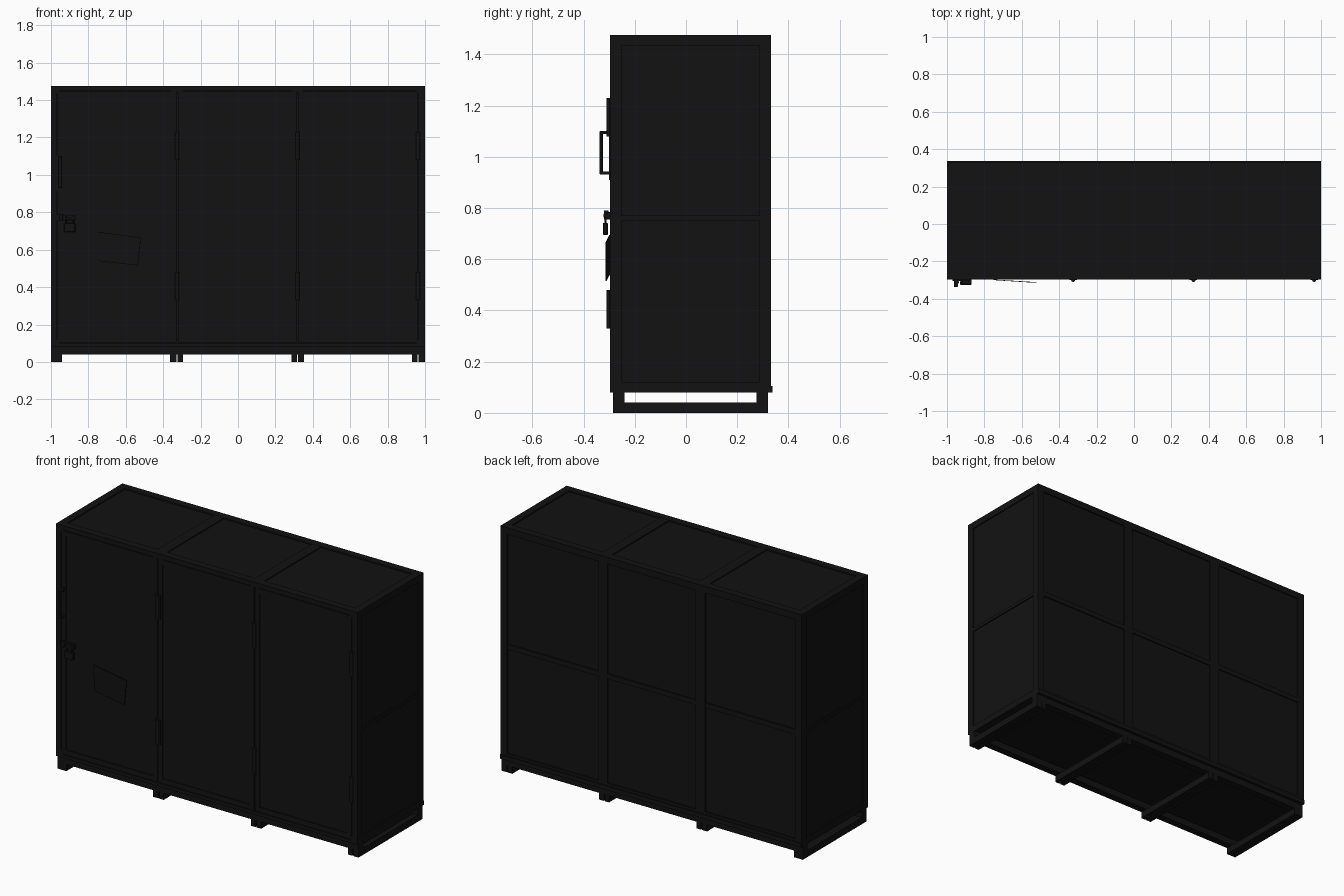
import bpy, bmesh, math
from mathutils import Vector

if "Cube" in bpy.data.objects:
    bpy.data.objects.remove(bpy.data.objects["Cube"])

black = bpy.data.materials.new("dark_paint")
black.diffuse_color = (0.006, 0.006, 0.006, 1)
black.use_nodes = True
black.node_tree.nodes["Principled BSDF"].inputs["Base Color"].default_value = black.diffuse_color


def finish(name, bm):
    me = bpy.data.meshes.new(name)
    bmesh.ops.recalc_face_normals(bm, faces=bm.faces[:])
    bm.to_mesh(me)
    bm.free()
    ob = bpy.data.objects.new(name, me)
    bpy.context.collection.objects.link(ob)
    me.materials.append(black)
    return ob


def box(name, x0, x1, y0, y1, z0, z1, bevel=0):
    bm = bmesh.new()
    bmesh.ops.create_cube(bm, size=1)
    for v in bm.verts:
        v.co = Vector(((x0 + x1) / 2 + v.co.x * (x1 - x0),
                       (y0 + y1) / 2 + v.co.y * (y1 - y0),
                       (z0 + z1) / 2 + v.co.z * (z1 - z0)))
    ob = finish(name, bm)
    if bevel:
        m = ob.modifiers.new("bevel", 'BEVEL')
        m.width = bevel
        m.segments = 1
    return ob


def rod(name, x, y, z0, z1, r, n=12):
    bm = bmesh.new()
    bmesh.ops.create_cone(bm, cap_ends=True, segments=n, radius1=r, radius2=r, depth=z1 - z0)
    bmesh.ops.translate(bm, verts=bm.verts[:], vec=(x, y, (z0 + z1) / 2))
    ob = finish(name, bm)
    for p in ob.data.polygons:
        p.use_smooth = len(p.vertices) == 4
    return ob


F, B, BOT, TOP = -0.297, 0.332, 0.08, 1.475   # cabinet shell limits
GAPS = (-0.325, 0.318, 0.963)                 # hinge gaps right of each door
BAYS = ((-0.94, -0.36), (-0.295, 0.29), (0.35, 0.935))
W, IN = 0.045, 0.008                          # frame width, panel recess

# Corner posts and the posts between bays
for x in (-1, 1 - W):
    for y0, y1 in ((F + 0.02, F + W), (B - W, B)):
        box("corner_post", x, x + W, y0, y1, BOT, TOP)
box("left_front_jamb", -1, -0.968, F, F + 0.03, BOT, TOP)
box("right_front_jamb", 0.966, 1, F, F + 0.03, BOT, TOP)
for x0, x1 in ((-0.36, -0.295), (0.29, 0.35)):
    box("back_post", x0, x1, B - 0.03, B, BOT, TOP)
    box("roof_rib", x0, x1, F, B, TOP - 0.03, TOP - 0.001)

# Perimeter rails
for z0, z1 in ((BOT, BOT + 0.04), (TOP - 0.04, TOP)):
    for x in (-1, 1 - W):
        box("side_rail", x, x + W, F, B, z0, z1)
    box("back_rail", -1, 1, B - W, B, z0, z1)
box("front_top_rail", -1, 1, F, F + W, TOP - 0.027, TOP)
box("front_bottom_rail", -1, 1, F, F + W, BOT, BOT + 0.02)
box("back_sill", -1, 1, B - 0.01, 0.338, BOT, 0.105)

# Middle rails of the back and sides
box("back_middle_rail", -1, 1, B - 0.03, B - 0.001, 0.745, 0.775)
for x in (-0.999, 0.969):
    box("side_middle_rail", x, x + 0.03, F + 0.03, B - 0.03, 0.75, 0.77)

# Recessed sheet panels
for s in (-1, 1):
    a, b = sorted((s * (1 - IN), s * (1 - IN - 0.01)))
    box("side_panel", a, b, F + 0.02, B - 0.02, BOT + 0.02, TOP - 0.02)
box("back_panel", -0.98, 0.98, B - IN - 0.01, B - IN, BOT + 0.02, TOP - 0.02)
box("roof_panel", -0.98, 0.98, F + 0.02, B - 0.02, TOP - IN - 0.01, TOP - IN)
box("floor_panel", -0.98, 0.98, F + 0.02, B - 0.02, BOT + 0.006, BOT + 0.016)
for x0, x1 in ((-0.36, -0.295), (0.29, 0.35)):
    box("floor_rib", x0, x1, F, B, BOT, BOT + 0.012)

# Doors with a narrow raised border, hinged on the right
left = -0.965
for g in GAPS:
    a, b, z0, z1 = left, g - 0.003, 0.103, TOP - 0.03
    box("door_sheet", a, b, F + 0.005, F + 0.02, z0, z1)
    box("door_stile", a, a + 0.03, F, F + 0.018, z0, z1)
    box("door_stile", b - 0.03, b, F, F + 0.018, z0, z1)
    box("door_rail", a, b, F, F + 0.018, z0, z0 + 0.03)
    box("door_rail", a, b, F, F + 0.018, z1 - 0.03, z1)
    for z in (0.33, 1.08):
        rod("hinge_barrel", g, F - 0.002, z, z + 0.15, 0.011)
        box("hinge_leaf", g - 0.02, g + 0.02, F - 0.003, F + 0.004, z, z + 0.15)
    left = g + 0.003

# Base: cross beams on runners
for y0, y1 in ((-0.285, -0.24), (0.275, 0.32)):
    box("base_beam", -1, 1, y0, y1, 0.04, BOT)
for x0, x1 in ((-1, -0.968), (-0.968, -0.94), (-0.364, -0.329), (-0.323, -0.294),
               (0.287, 0.315), (0.321, 0.353), (0.93, 0.96), (0.966, 1)):
    box("base_runner", x0, x1, -0.285, 0.32, 0, 0.04)

# Pull handle
box("handle_grip", -0.962, -0.942, -0.338, -0.324, 0.93, 1.10, 0.003)
for z in (0.93, 1.088):
    box("handle_arm", -0.962, -0.942, -0.33, F, z, z + 0.012)
box("handle_plate", -0.968, -0.936, F - 0.003, F, 0.91, 1.105)

# Hasp and padlock
box("hasp_plate", -0.97, -0.87, F - 0.008, F, 0.755, 0.785)
box("hasp_staple", -0.92, -0.87, -0.322, F, 0.762, 0.776)
rod("hasp_knob", -0.945, -0.312, 0.755, 0.79, 0.009)
box("padlock_body", -0.93, -0.87, -0.325, -0.305, 0.695, 0.742, 0.003)
for x in (-0.918, -0.882):
    rod("padlock_shackle", x, -0.315, 0.74, 0.778, 0.004, 8)

# Loose tilted sheet on the left door, swung out at its right edge
bm = bmesh.new()
pts = ((-0.75, F, 0.695), (-0.52, -0.311, 0.665), (-0.535, -0.311, 0.515), (-0.745, F, 0.54))
f = bm.faces.new([bm.verts.new(p) for p in pts])
sheet = finish("hanging_sheet", bm)
m = sheet.modifiers.new("thickness", 'SOLIDIFY')
m.thickness = 0.003
